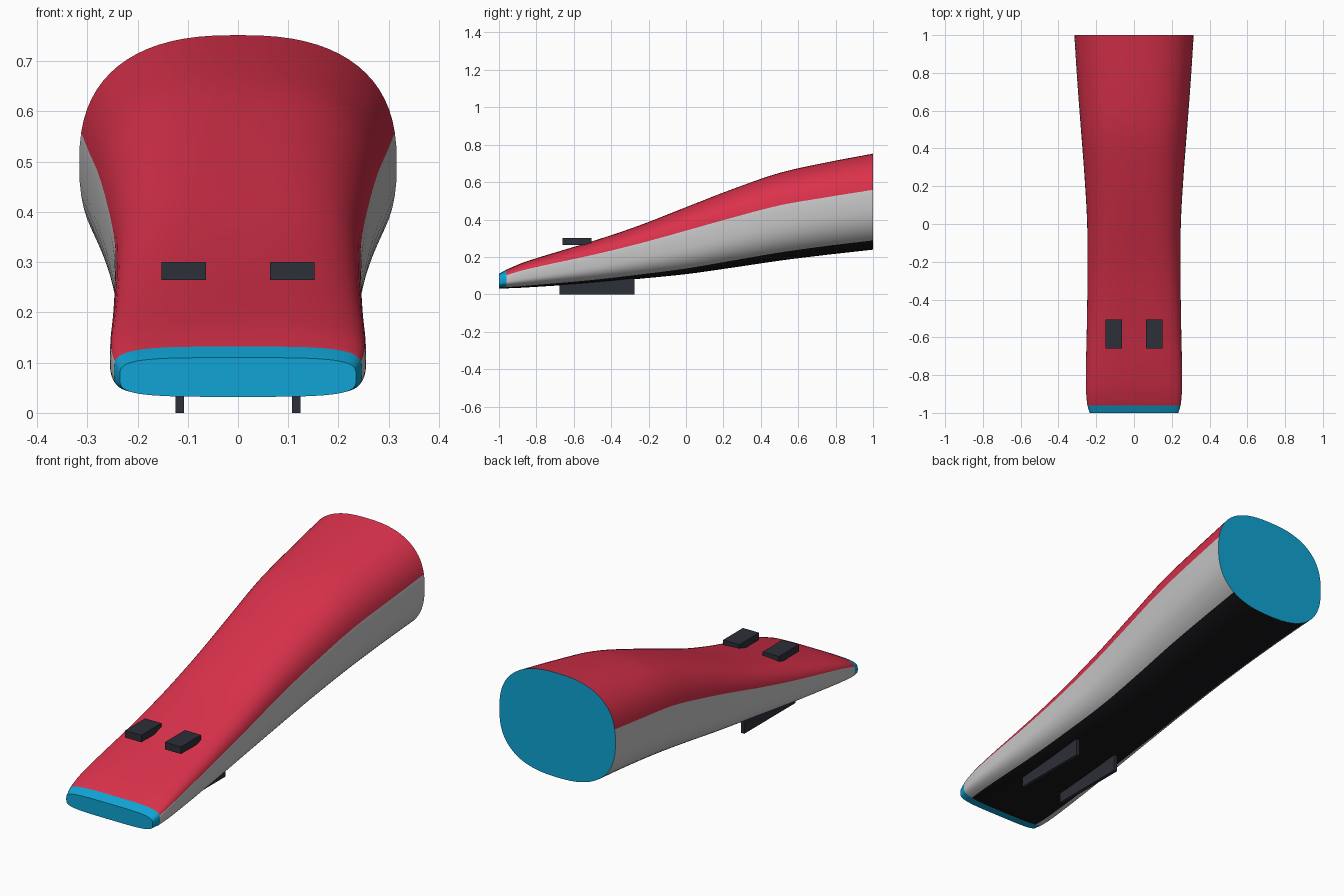
import bpy, bmesh, math
from mathutils import Vector

if "Cube" in bpy.data.objects:
    bpy.data.objects.remove(bpy.data.objects["Cube"], do_unlink=True)


def material(name, r, g, b):
    m = bpy.data.materials.new(name)
    m.use_nodes = True
    m.diffuse_color = (r, g, b, 1)
    m.node_tree.nodes["Principled BSDF"].inputs["Base Color"].default_value = (r, g, b, 1)
    return m


red = material("red", 0.70, 0.031, 0.07)
grey = material("light grey", 0.57, 0.57, 0.58)
black = material("black", 0.008, 0.008, 0.01)
cyan = material("cyan", 0.005, 0.37, 0.66)
dark = material("dark slate", 0.027, 0.029, 0.04)

# Hull stations: y, half width, bottom z, top z, squareness
STATIONS = [
    (-1.0, 0.235, 0.032, 0.11, 4.0),
    (-0.96, 0.247, 0.032, 0.132, 3.9),
    (-0.85, 0.255, 0.037, 0.177, 3.7),
    (-0.5, 0.249, 0.060, 0.284, 3.3),
    (-0.25, 0.246, 0.083, 0.368, 3.1),
    (0.0, 0.248, 0.108, 0.466, 2.9),
    (0.25, 0.262, 0.143, 0.563, 2.7),
    (0.5, 0.281, 0.180, 0.649, 2.6),
    (0.75, 0.30, 0.211, 0.705, 2.5),
    (1.0, 0.316, 0.239, 0.752, 2.5),
]
SEGMENTS = 72
STEPS = 5


def smooth_stations():
    """Cubic interpolation between stations, with slopes taken along y."""
    pts = [Vector(s) for s in STATIONS]
    last = len(pts) - 1
    slopes = []
    for i in range(len(pts)):
        a, b = pts[max(i - 1, 0)], pts[min(i + 1, last)]
        slopes.append((b - a) / (b[0] - a[0]))
    rows = [pts[0]]
    for i in range(last):
        a, b = pts[i], pts[i + 1]
        h = b[0] - a[0]
        count = 1 if i == 0 else STEPS
        for k in range(1, count + 1):
            t = k / count
            rows.append(a * (2*t**3 - 3*t**2 + 1) + slopes[i] * h * (t**3 - 2*t**2 + t)
                        + b * (3*t**2 - 2*t**3) + slopes[i + 1] * h * (t**3 - t**2))
    return rows


def signed_power(v, p):
    return math.copysign(abs(v) ** p, v)


def ring(bm, y, half, low, high, n):
    verts = []
    for i in range(SEGMENTS):
        a = 2 * math.pi * i / SEGMENTS
        x = half * signed_power(math.cos(a), 2 / n)
        z = (low + high) / 2 + (high - low) / 2 * signed_power(math.sin(a), 2 / n)
        verts.append(bm.verts.new((x, y, z)))
    return verts


# Lofted hull: cyan tip and ends, red roof, grey flanks, black belly
bm = bmesh.new()
rings = [ring(bm, *row) for row in smooth_stations()]
for j, (a, b) in enumerate(zip(rings, rings[1:])):
    for i in range(SEGMENTS):
        k = (i + 1) % SEGMENTS
        face = bm.faces.new((a[i], a[k], b[k], b[i]))
        angle = (i + 0.5) * 360 / SEGMENTS
        if j == 0:
            face.material_index = 3
        elif 10 < angle < 170:
            face.material_index = 0
        elif 230 < angle < 310:
            face.material_index = 2
        else:
            face.material_index = 1
for end in (rings[0], rings[-1]):
    bm.faces.new(end).material_index = 3
bmesh.ops.recalc_face_normals(bm, faces=bm.faces)
mesh = bpy.data.meshes.new("hull")
bm.to_mesh(mesh)
bm.free()
for m in (red, grey, black, cyan):
    mesh.materials.append(m)
hull = bpy.data.objects.new("hull", mesh)
bpy.context.collection.objects.link(hull)
bpy.context.view_layer.objects.active = hull
hull.select_set(True)
bpy.ops.object.shade_smooth_by_angle(angle=math.radians(35))


def block(name, low, high):
    low, high = Vector(low), Vector(high)
    bpy.ops.mesh.primitive_cube_add(size=1, location=(low + high) / 2)
    ob = bpy.context.object
    ob.name = name
    ob.scale = high - low
    ob.data.materials.append(dark)


# Paired roof blocks and belly runners
for side, x_sign in (("left", 1), ("right", -1)):
    for name, x, width, y0, y1, z0, z1 in (
            ("roof_block", 0.108, 0.088, -0.66, -0.505, 0.265, 0.30),
            ("belly_runner", 0.116, 0.017, -0.675, -0.275, 0.0, 0.09)):
        cx = x * x_sign
        block(f"{side}_{name}", (cx - width / 2, y0, z0), (cx + width / 2, y1, z1))
